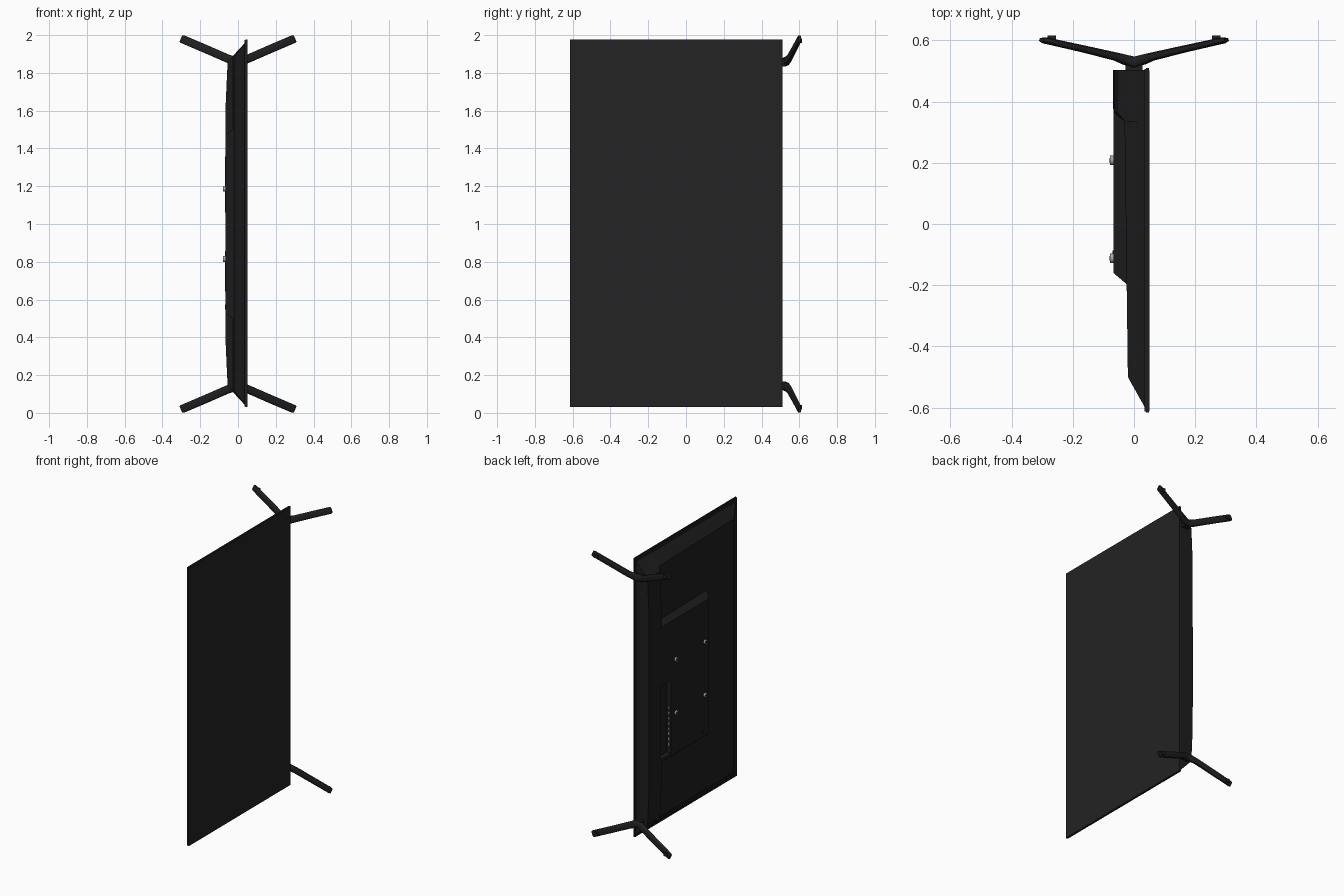
import bpy, bmesh, math
from mathutils import Vector

if "Cube" in bpy.data.objects:
    bpy.data.objects.remove(bpy.data.objects["Cube"])


def material(name, v):
    m = bpy.data.materials.new(name)
    m.diffuse_color = (v[0], v[1], v[2], 1)
    m.use_nodes = True
    m.node_tree.nodes["Principled BSDF"].inputs["Base Color"].default_value = m.diffuse_color
    return m


SCREEN = material("screen black", (0.017, 0.017, 0.017))
BODY = material("casing black", (0.013, 0.013, 0.013))
FOOT = material("foot black", (0.014, 0.014, 0.014))
METAL = material("bolt metal", (0.4, 0.4, 0.4))
PORT = material("port grey", (0.2, 0.2, 0.2))


def add(name, bm, mat, smooth=False):
    bmesh.ops.recalc_face_normals(bm, faces=bm.faces)
    me = bpy.data.meshes.new(name)
    bm.to_mesh(me)
    bm.free()
    ob = bpy.data.objects.new(name, me)
    bpy.context.collection.objects.link(ob)
    me.materials.append(mat)
    if smooth:
        bpy.context.view_layer.objects.active = ob
        ob.select_set(True)
        bpy.ops.object.shade_smooth_by_angle(angle=math.radians(35))
        ob.select_set(False)
    return ob


def hull(name, pts, mat):
    bm = bmesh.new()
    for p in pts:
        bm.verts.new(p)
    bmesh.ops.convex_hull(bm, input=bm.verts)
    bmesh.ops.dissolve_limit(bm, angle_limit=0.01, verts=bm.verts, edges=bm.edges)
    return add(name, bm, mat)


def box(name, x, y, z, mat):
    return hull(name, [(a, b, c) for a in x for b in y for c in z], mat)


def both_ends(pts):
    """Points plus their mirror image about z = 1."""
    return pts + [(x, y, 2 - z) for x, y, z in pts]


# thin panel: rear rim, front bezel and screen (facing +x)
box("panel_rim", (0.034, 0.041), (-0.612, 0.507), (0.033, 1.975), BODY)
box("bezel", (0.040, 0.049), (-0.615, 0.51), (0.03, 1.978), BODY)
box("screen", (0.048, 0.0505), (-0.611, 0.502), (0.034, 1.974), SCREEN)

# tapered back shell
hull("back_shell", both_ends([
    (0.036, -0.60, 0.045), (-0.02, -0.50, 0.115),
    (0.036, 0.495, 0.045), (-0.033, 0.495, 0.125)]), BODY)

# long housing along the lower edge, bulging towards the middle
housing = hull("lower_housing", both_ends([
    (0.036, 0.33, 0.042), (0.036, 0.503, 0.042),
    (-0.03, 0.335, 0.113), (-0.055, 0.365, 0.142), (-0.055, 0.503, 0.142),
    (-0.065, 0.365, 0.36), (-0.065, 0.503, 0.36),
    (-0.068, 0.365, 0.70), (-0.068, 0.503, 0.70), (-0.02, 0.33, 0.70)]), BODY)

# raised electronics cover
cover = hull("electronics_cover", both_ends([
    (-0.02, -0.20, 0.49), (-0.02, 0.40, 0.49),
    (-0.067, -0.16, 0.53), (-0.067, 0.40, 0.53)]), BODY)

# connector recess cut through cover and housing
cutter = box("recess_cutter", (-0.036, -0.10), (0.26, 0.375), (0.55, 1.06), BODY)
cutter.hide_render = True
cutter.hide_set(True)
for ob in (housing, cover):
    mod = ob.modifiers.new("recess", 'BOOLEAN')
    mod.operation = 'DIFFERENCE'
    mod.solver = 'EXACT'
    mod.object = cutter

# connector row on the recess wall
for i in range(8):
    z = 0.60 + i * 0.037
    box("port", (-0.057, -0.046), (0.258, 0.264), (z, z + (0.02 if i < 3 else 0.012)), PORT)


def cylinder(name, r, centre, depth, mat):
    """Short cylinder with its axis along x."""
    bm = bmesh.new()
    bmesh.ops.create_cone(bm, cap_ends=True, segments=20, radius1=r, radius2=r, depth=depth)
    for v in bm.verts:
        v.co = Vector((v.co.z, v.co.x, v.co.y)) + Vector(centre)
    return add(name, bm, mat, True)


# wall mount bolts with dark centres
for y in (0.208, -0.112):
    for z in (0.815, 1.187):
        cylinder("mount_bolt", 0.015, (-0.072, y, z), 0.014, METAL)
        cylinder("bolt_socket", 0.008, (-0.079, y, z), 0.002, BODY)
cylinder("cable_clip", 0.013, (-0.067, -0.10, 0.56), 0.006, BODY)


def foot(end):
    """V-shaped foot: rounded section swept from tip to tip."""
    # x, y, z (upper end), half width, half thickness
    half = [(0.302, 0.602, 1.981, 0.019, 0.006), (0.292, 0.600, 1.978, 0.022, 0.010),
            (0.17, 0.573, 1.926, 0.022, 0.011), (0.06, 0.547, 1.878, 0.022, 0.013),
            (0.03, 0.537, 1.867, 0.023, 0.016)]
    path = [(-x, y, z, w, t) for x, y, z, w, t in half]
    path += [(0, 0.528, 1.860, 0.023, 0.019)] + half[::-1]
    bm = bmesh.new()
    rings = []
    for x, y, z, w, t in path:
        s = 0 if x == 0 else math.copysign(1, x)
        across = Vector((-0.39 * s, 0, 0.92)).normalized()
        ring = []
        for k in range(16):
            a = 2 * math.pi * k / 16
            c, d = math.cos(a), math.sin(a)
            c = math.copysign(abs(c) ** 0.6, c)
            d = math.copysign(abs(d) ** 0.6, d)
            p = Vector((x, y, z)) + across * (w * c) + Vector((-0.22 * s, 1, 0)) * (t * d)
            if end < 0:
                p.z = 2 - p.z
            ring.append(bm.verts.new(p))
        rings.append(ring)
    for r0, r1 in zip(rings, rings[1:]):
        for k in range(16):
            j = (k + 1) % 16
            bm.faces.new((r0[k], r0[j], r1[j], r1[k]))
    bm.faces.new(rings[0])
    bm.faces.new(rings[-1])
    add("stand_foot", bm, FOOT, True)
    # neck joining the foot to the housing
    zc = 1 + end * 0.855
    box("foot_neck", (-0.028, 0.028), (0.49, 0.53), (zc - 0.02, zc + 0.02), FOOT)
    # rubber pads under the tips
    for s in (-1, 1):
        zp = 1 + end * 0.97
        box("foot_pad", (s * 0.255, s * 0.283), (0.595, 0.615), (zp - 0.012, zp + 0.012), FOOT)


for end in (1, -1):
    foot(end)
